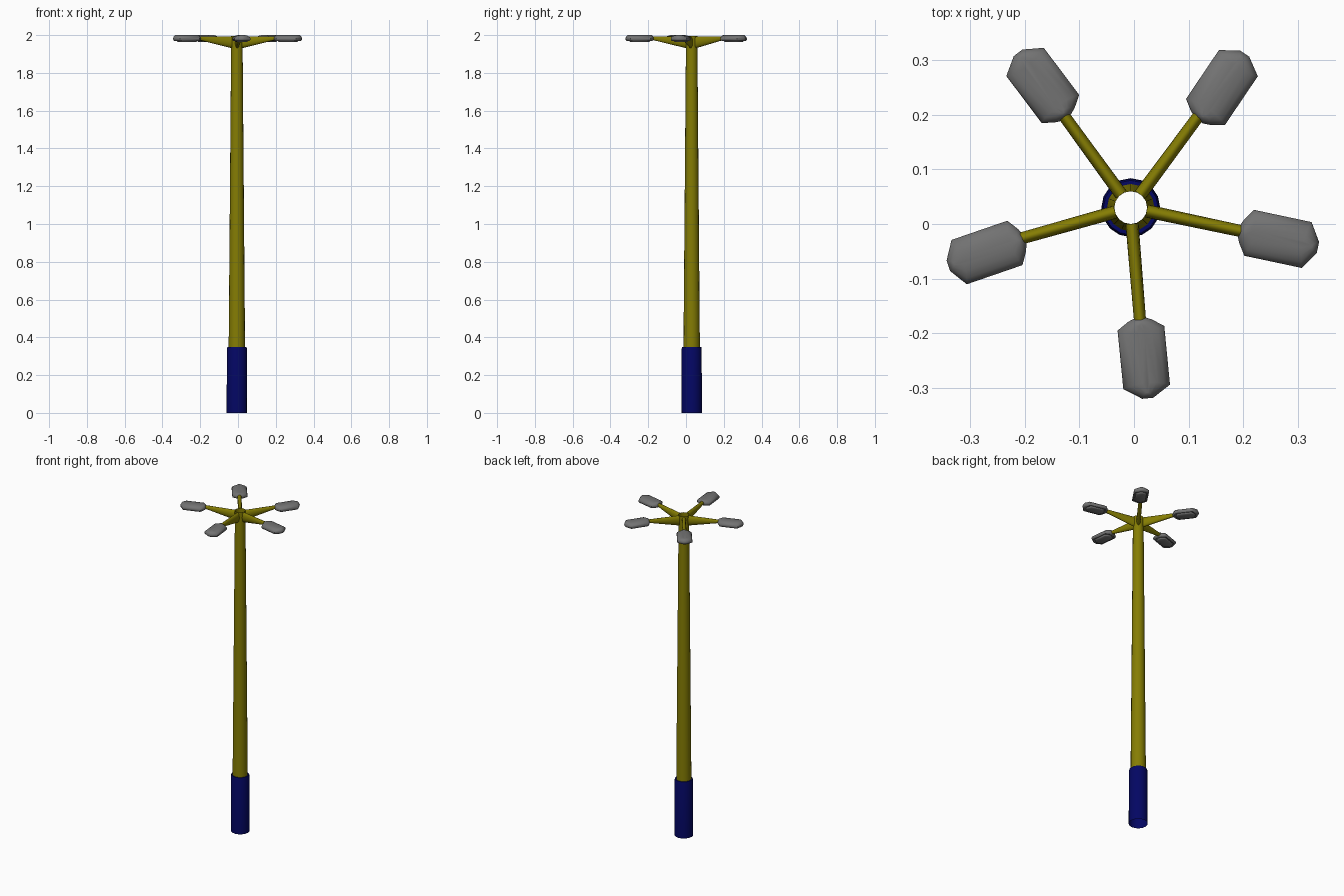
import bpy, bmesh, math
from mathutils import Matrix

if "Cube" in bpy.data.objects:
    bpy.data.objects.remove(bpy.data.objects["Cube"])

CX, CY = -0.006, 0.03
# arm angle, lamp angle, sideways lamp offset
ARMS = [(-85.3, -84.4, -0.003), (-12, -12, 0.0), (53.5, 56, -0.0155),
        (126, 127, -0.006), (195.7, 199, -0.008)]


def material(name, color):
    m = bpy.data.materials.new(name)
    m.diffuse_color = (*color, 1)
    m.use_nodes = True
    m.node_tree.nodes["Principled BSDF"].inputs["Base Color"].default_value = m.diffuse_color
    return m


yellow = material("yellow_paint", (0.235, 0.205, 0.001))
blue = material("blue_paint", (0.001, 0.002, 0.125))
grey = material("dark_grey", (0.17, 0.17, 0.17))


def loft(name, rings, mat=None, caps=False, angle=0.0, sharp=35):
    """Bridge closed rings of points, turned about the pole axis."""
    bm = bmesh.new()
    loops = [[bm.verts.new(p) for p in ring] for ring in rings]
    for a, b in zip(loops, loops[1:]):
        n = len(a)
        for i in range(n):
            j = (i + 1) % n
            bm.faces.new((a[i], a[j], b[j], b[i]))
    if caps:
        bm.faces.new(loops[0][::-1])
        bm.faces.new(loops[-1])
    bm.transform(Matrix.Translation((CX, CY, 0)) @ Matrix.Rotation(math.radians(angle), 4, 'Z'))
    me = bpy.data.meshes.new(name)
    bm.to_mesh(me)
    bm.free()
    ob = bpy.data.objects.new(name, me)
    bpy.context.collection.objects.link(ob)
    if mat:
        me.materials.append(mat)
    bpy.ops.object.select_all(action='DESELECT')
    ob.select_set(True)
    bpy.context.view_layer.objects.active = ob
    bpy.ops.object.shade_smooth_by_angle(angle=math.radians(sharp))
    return ob


def circle(r, z, n=16):
    return [(r * math.cos(2 * math.pi * i / n), r * math.sin(2 * math.pi * i / n), z)
            for i in range(n)]


def arm_ring(x, half_w, z_mid, half_h, n=20):
    # counted backwards so the faces point outwards along +x
    return [(x, half_w * math.cos(2 * math.pi * i / n), z_mid + half_h * math.sin(2 * math.pi * i / n))
            for i in range(n)]


# Lamp outline: long straight sides with blunt, faceted ends
OUTLINE = [(0.074, -0.010), (0.074, 0.010), (0.053, 0.043), (-0.055, 0.043),
           (-0.069, 0.022), (-0.075, 0.008), (-0.075, -0.008), (-0.069, -0.022),
           (-0.055, -0.043), (0.053, -0.043)]


def lamp_ring(sx, sy, z, shift):
    return [(0.277 + x * sx, shift + y * sy, z) for x, y in OUTLINE]


# Lamp section from lens to dome: length scale, width scale, height
SECTION = [(0.64, 0.58, 1.963), (0.72, 0.68, 1.966), (0.74, 0.70, 1.971),
           (0.90, 0.88, 1.969), (0.98, 0.98, 1.974), (1.0, 1.0, 1.981),
           (0.98, 0.95, 1.988), (0.93, 0.75, 1.995), (0.88, 0.45, 1.999),
           (0.86, 0.15, 2.0)]

# Open tapered pole and its blue sleeve
loft("pole", [circle(0.0435, 0.34), circle(0.030, 1.995)], yellow)
loft("base_sleeve", [circle(0.054, 0), circle(0.053, 0.340), circle(0.050, 0.35),
                     circle(0.043, 0.35)], blue)

for k, (arm, lamp, shift) in enumerate(ARMS, 1):
    # Bracket arm: deep at the pole, slim at the lamp
    loft(f"arm_{k}", [arm_ring(0.0297, 0.012, 1.962, 0.031),
                      arm_ring(0.215, 0.011, 1.985, 0.009)],
         yellow, True, arm, 60)
    # Lamp head: lens below, rim, sides and domed top
    loft(f"lamp_{k}", [lamp_ring(sx, sy, z, shift) for sx, sy, z in SECTION],
         grey, True, lamp, 50)
